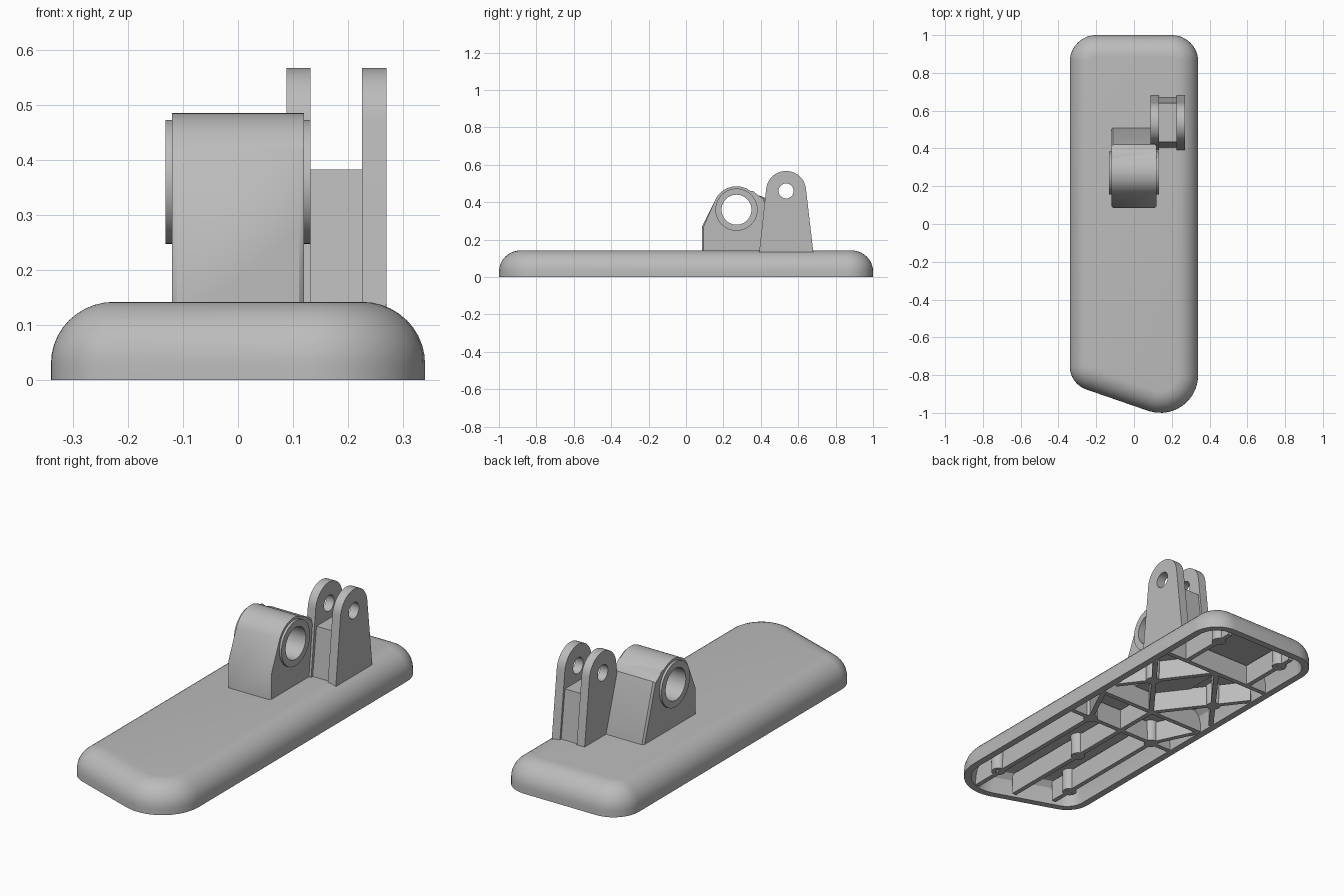
import bpy, bmesh
from math import sin, cos, radians, sqrt, pi
from mathutils import Vector, Matrix

if "Cube" in bpy.data.objects:
    bpy.data.objects.remove(bpy.data.objects["Cube"], do_unlink=True)

# Single grey material
grey = bpy.data.materials.new("plain_grey")
grey.use_nodes = True
colour = (0.5, 0.5, 0.5, 1)
grey.diffuse_color = colour
grey.node_tree.nodes["Principled BSDF"].inputs["Base Color"].default_value = colour


def finish(bm, name):
    bmesh.ops.recalc_face_normals(bm, faces=bm.faces)
    mesh = bpy.data.meshes.new(name)
    bm.to_mesh(mesh)
    bm.free()
    mesh.materials.append(grey)
    obj = bpy.data.objects.new(name, mesh)
    bpy.context.collection.objects.link(obj)
    return obj


def activate(obj):
    bpy.ops.object.select_all(action='DESELECT')
    obj.select_set(True)
    bpy.context.view_layer.objects.active = obj


def smooth(obj, angle=30):
    activate(obj)
    bpy.ops.object.shade_smooth_by_angle(angle=radians(angle))


def loft(bm, rings, closed=False):
    """Join rings of points into a skin, capping the ends unless closed."""
    loops = [[bm.verts.new(p) for p in ring] for ring in rings]
    pairs = list(zip(loops, loops[1:]))
    if closed:
        pairs.append((loops[-1], loops[0]))
    for a, b in pairs:
        for i in range(len(a)):
            j = (i + 1) % len(a)
            bm.faces.new((a[i], a[j], b[j], b[i]))
    if not closed:
        bm.faces.new(loops[0])
        bm.faces.new(loops[-1])


def arc(cy, cz, r, start, end, n):
    angles = [radians(start + (end - start) * i / n) for i in range(n + 1)]
    return [(cy + r * cos(a), cz + r * sin(a)) for a in angles]


def side_prism(name, profile, x0, x1, chamfer_at=(), size=0.009):
    """Extrude a side profile along x and chamfer the chosen caps."""
    bm = bmesh.new()
    loft(bm, [[(x, y, z) for y, z in profile] for x in (x0, x1)])
    edges = [e for e in bm.edges
             if any(all(abs(v.co.x - x) < 1e-5 for v in e.verts) for x in chamfer_at)]
    if edges:
        bmesh.ops.bevel(bm, geom=edges, offset=size, segments=1,
                        affect='EDGES', clamp_overlap=True)
    return finish(bm, name)


def drill(obj, y, z, r):
    """Cut a round hole along x."""
    cutter = side_prism("drill", arc(y, z, r, 0, 352.5, 47), -0.6, 0.6)
    cutter.hide_render = True
    mod = obj.modifiers.new("hole", 'BOOLEAN')
    mod.operation, mod.solver, mod.object = 'DIFFERENCE', 'EXACT', cutter
    activate(obj)
    bpy.ops.object.modifier_apply(modifier=mod.name)
    bpy.data.objects.remove(cutter, do_unlink=True)


# Pedal base: hollow shell with a slanted front edge
corners = [(0.20, 0.86, 0.14, 0, 90), (-0.20, 0.86, 0.14, 90, 180),
           (-0.21, -0.753, 0.13, 180, 252), (0.14, -0.80, 0.20, 252, 360)]


def outline(inset, z):
    return [(x, y, z) for cx, cy, r, a, b in corners
            for x, y in arc(cx, cy, r - inset, a, b, 10)]


bm = bmesh.new()
inner = [(0.10, 0.11), (0.075, 0.105), (0.05, 0.08), (0.042, 0.05), (0.035, 0)]
outer = [(0, 0)] + [(0.115 * (1 - cos(t)), 0.03 + 0.112 * sin(t))
                    for t in (i * pi / 20 for i in range(11))]
loft(bm, [outline(d, z) for d, z in inner + outer])
smooth(finish(bm, "pedal_base"))

# Underside ribs
ribs = [((-0.30, 0.13), (0.30, 0.13)), ((-0.30, 0.62), (0.30, 0.62)),
        ((0, -0.90), (0, 0.13)), ((-0.30, -0.10), (0.30, -0.10))]
for s in (-1, 1):
    ribs += [((0, 0.13), (s * 0.30, 0.52)), ((s * 0.30, 0.22), (0, 0.62)),
             ((s * 0.19, 0.62), (s * 0.19, 0.95)),
             ((s * 0.19, -0.10), (s * 0.19, -0.95 if s > 0 else -0.83)),
             ((s * 0.19, -0.10), (s * 0.30, 0.13))]
bm = bmesh.new()
for start, end in ribs:
    a, b = Vector((*start, 0)), Vector((*end, 0))
    side = (b - a).normalized().cross(Vector((0, 0, 1))) * 0.012
    base = [a + side, b + side, b - side, a - side]
    loft(bm, [base, [p + Vector((0, 0, 0.105)) for p in base]])
finish(bm, "underside_ribs")

# Screw posts on the underside
posts = [(s * 0.19, y) for s in (-1, 1) for y in (0.865, 0.37, -0.10)]
posts += [(0, -0.42), (0.20, -0.78), (-0.19, -0.71)]
bm = bmesh.new()
for x, y in posts:
    loft(bm, [[(px, py, z) for px, py in arc(x, y, r, 0, 345, 23)]
              for r, z in ((0.036, 0.112), (0.034, -0.0), (0.014, 0), (0.014, 0.112))],
         closed=True)
smooth(finish(bm, "screw_posts"))

# Pivot barrel block with sloping front and back
profile = [(0.085, 0.10), (0.085, 0.27)] + arc(0.27, 0.36, 0.125, 153, 48, 24)
profile += [(0.385, 0.437), (0.42, 0.425), (0.51, 0.14), (0.51, 0.10)]
barrel = side_prism("pivot_barrel", profile, -0.12, 0.12, (-0.12, 0.12))
drill(barrel, 0.27, 0.36, 0.085)
smooth(barrel)

# Bushing lining the barrel
bm = bmesh.new()
loft(bm, [[(x, y, z) for y, z in arc(0.27, 0.36, r, 0, 352.5, 47)]
          for r, x in ((0.113, -0.132), (0.113, 0.132), (0.08, 0.132), (0.08, -0.132))],
     closed=True)
smooth(finish(bm, "barrel_bushing"))

# Fork plates
fork = [(0.685, 0.10), (0.68, 0.14)] + arc(0.535, 0.46, 0.107, 7, 173, 28)
fork += [(0.392, 0.14), (0.387, 0.10)]
for name, x0, x1, edge in (("fork_plate_inner", 0.088, 0.132, 0.088),
                           ("fork_plate_outer", 0.225, 0.27, 0.27)):
    plate = side_prism(name, fork, x0, x1, (edge,))
    drill(plate, 0.535, 0.46, 0.04)
    smooth(plate)

# Web joining the plates
side_prism("fork_web", [(0.675, 0.10), (0.64, 0.383), (0.435, 0.383), (0.40, 0.10)],
           0.12, 0.24)
